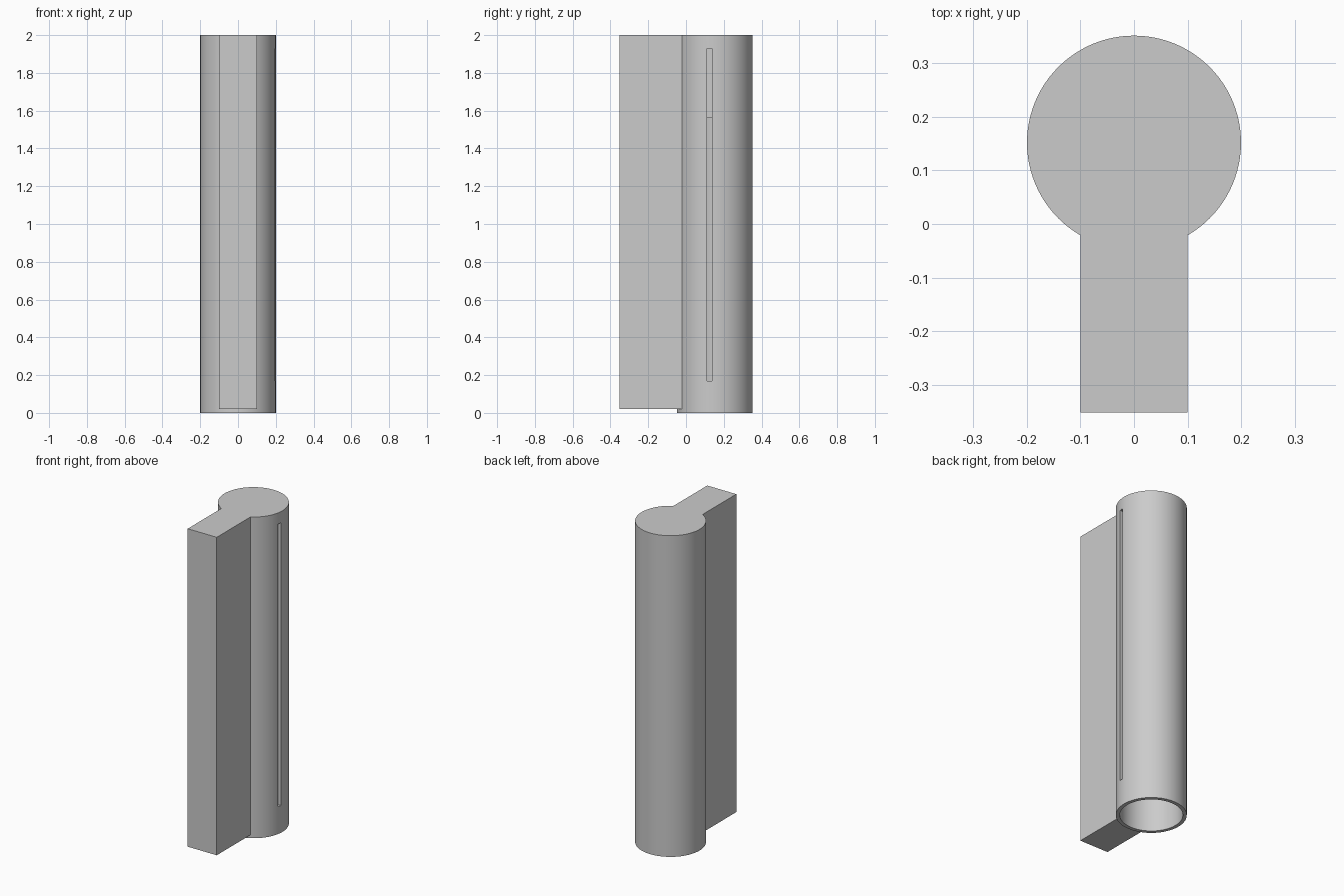
import bpy
import math

if "Cube" in bpy.data.objects:
    bpy.data.objects.remove(bpy.data.objects["Cube"])

grey = bpy.data.materials.new("plain grey")
grey.use_nodes = True
colour = (0.6, 0.6, 0.6, 1)
grey.diffuse_color = colour
grey.node_tree.nodes["Principled BSDF"].inputs["Base Color"].default_value = colour

AXIS_Y = 0.152


def finish(ob, name):
    ob.name = name
    ob.data.materials.append(grey)
    return ob


def cylinder(name, radius, z0, z1):
    bpy.ops.mesh.primitive_cylinder_add(
        vertices=96, radius=radius, depth=z1 - z0, location=(0, AXIS_Y, (z0 + z1) / 2))
    return finish(bpy.context.object, name)


def box(name, low, high):
    centre = [(a + b) / 2 for a, b in zip(low, high)]
    bpy.ops.mesh.primitive_cube_add(size=1, location=centre)
    ob = bpy.context.object
    ob.scale = [b - a for a, b in zip(low, high)]
    bpy.ops.object.transform_apply(location=False, rotation=False, scale=True)
    return finish(ob, name)


def combine(ob, other, operation):
    mod = ob.modifiers.new(operation.title(), "BOOLEAN")
    mod.operation = operation
    mod.solver = "EXACT"
    mod.object = other
    bpy.context.view_layer.objects.active = ob
    bpy.ops.object.modifier_apply(modifier=mod.name)
    bpy.data.objects.remove(other)


# Round body joined to the rectangular fin
body = cylinder("slotted_tube_with_fin", 0.2, 0, 2)
combine(body, box("fin", (-0.1, -0.352, 0.02), (0.1, 0.1, 2)), "UNION")

# Blind bore, open at the bottom
combine(body, cylinder("bore", 0.178, -0.1, 1.56), "DIFFERENCE")

# Narrow slot through the wall on one side
combine(body, box("slot", (0.1, 0.112, 0.17), (0.3, 0.138, 1.93)), "DIFFERENCE")

# Smooth walls with crisp edges
bpy.ops.object.select_all(action="DESELECT")
body.select_set(True)
bpy.context.view_layer.objects.active = body
bpy.ops.object.shade_smooth_by_angle(angle=math.radians(30))
